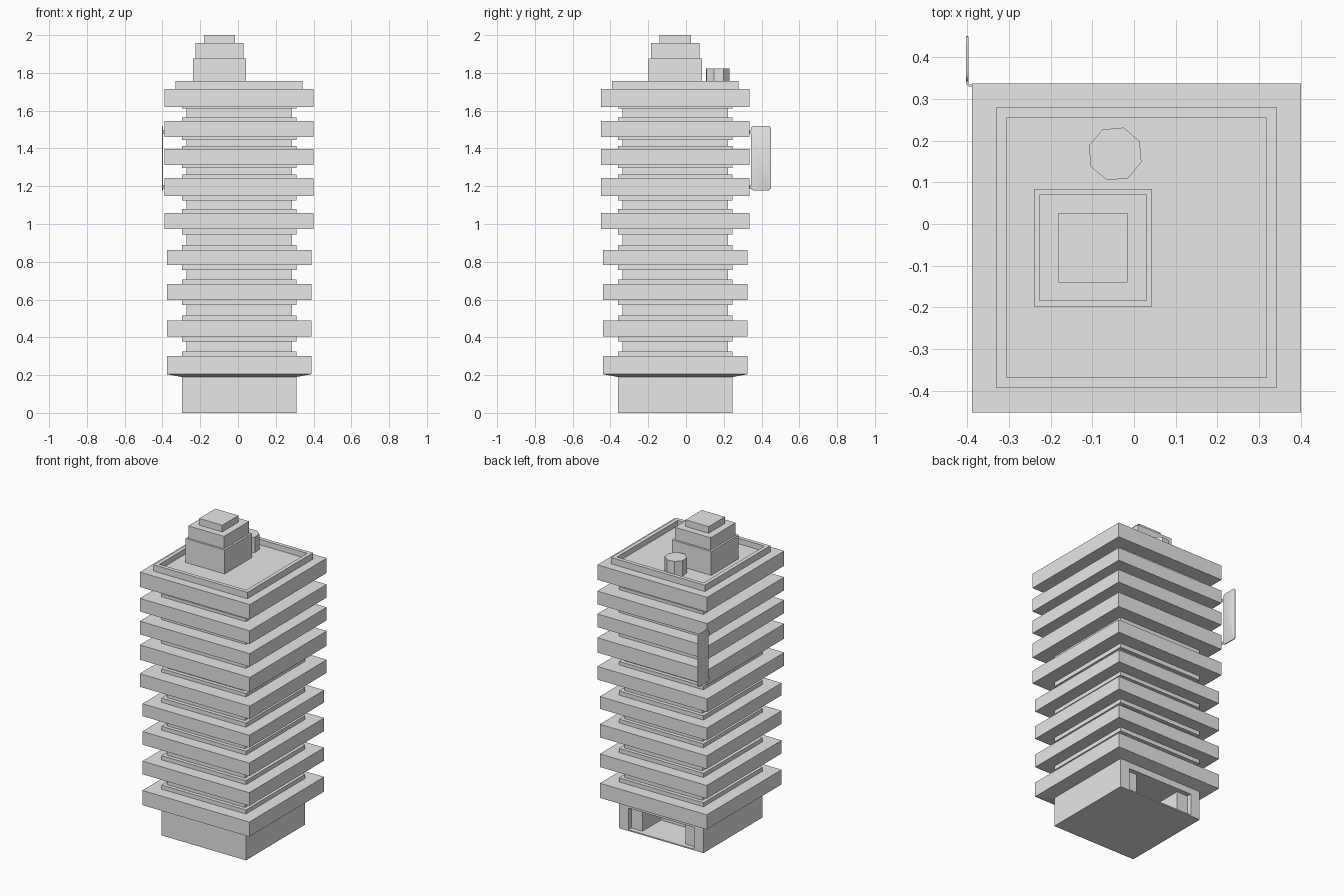
import bpy, bmesh, math

if "Cube" in bpy.data.objects:
    bpy.data.objects.remove(bpy.data.objects["Cube"])

grey = bpy.data.materials.new("light_grey")
grey.diffuse_color = (0.8, 0.8, 0.8, 1)
grey.use_nodes = True
grey.node_tree.nodes["Principled BSDF"].inputs["Base Color"].default_value = grey.diffuse_color
CX, CY = 0.006, -0.057           # tower axis


def finish(name, bm):
    bmesh.ops.recalc_face_normals(bm, faces=bm.faces)
    me = bpy.data.meshes.new(name)
    bm.to_mesh(me)
    bm.free()
    me.materials.append(grey)
    ob = bpy.data.objects.new(name, me)
    bpy.context.collection.objects.link(ob)
    return ob


def square_loft(name, profile, cx, cy):
    """Closed square tower through (half width, height) steps."""
    bm = bmesh.new()
    rings = []
    for h, z in profile:
        rings.append([bm.verts.new((cx + sx * h, cy + sy * h, z))
                      for sx, sy in ((-1, -1), (1, -1), (1, 1), (-1, 1))])
    for a, b in zip(rings, rings[1:]):
        for i in range(4):
            j = (i + 1) % 4
            bm.faces.new((a[i], a[j], b[j], b[i]))
    bm.faces.new(rings[0][::-1])
    bm.faces.new(rings[-1])
    return finish(name, bm)


def prism(name, pts, offset):
    """Extrude a flat outline of 3D points along an offset."""
    bm = bmesh.new()
    a = [bm.verts.new(p) for p in pts]
    b = [bm.verts.new([c + d for c, d in zip(p, offset)]) for p in pts]
    n = len(pts)
    bm.faces.new(a[::-1])
    bm.faces.new(b)
    for i in range(n):
        j = (i + 1) % n
        bm.faces.new((a[i], a[j], b[j], b[i]))
    return finish(name, bm)


def box(name, x0, x1, y0, y1, z0, z1):
    return prism(name, [(x0, y0, z0), (x1, y0, z0), (x1, y1, z0), (x0, y1, z0)],
                 (0, 0, z1 - z0))


# Floors: overhanging slabs with collars and a recessed core between them
slabs = [(0.205, 0.30), (0.405, 0.49), (0.597, 0.682), (0.782, 0.862),
         (0.973, 1.058), (1.148, 1.244), (1.313, 1.398), (1.461, 1.546),
         (1.62, 1.716)]
COLLAR, CORE = 0.303, 0.279
profile = [(COLLAR, 0.19)]
for i, (z0, z1) in enumerate(slabs):
    half = 0.383 if i < 4 else 0.394
    profile += [(half, z0), (half, z1)]
    if i < len(slabs) - 1:
        z2 = slabs[i + 1][0]
        t = 0.25 * (z2 - z1)
        low = 0.12 * (z2 - z1) if i == len(slabs) - 2 else t
        profile += [(COLLAR, z1), (COLLAR, z1 + t), (CORE, z1 + t),
                    (CORE, z2 - low), (COLLAR, z2 - low), (COLLAR, z2)]
# Parapet and sunken roof deck
profile += [(0.336, 1.716), (0.336, 1.757), (0.311, 1.757), (0.311, 1.722)]
square_loft("tower_floors", profile, CX, CY)

# Ground floor with a stepped entrance recess at the back
base = square_loft("ground_floor", [(COLLAR, 0), (COLLAR, 0.19)], CX, CY)
back = CY + COLLAR
cutters = [box("entrance_cutter", CX - 0.235, CX + 0.235, back - 0.03, back + 0.1, 0.008, 0.148),
           box("lobby_cutter", CX - 0.155, CX + 0.155, back - 0.22, back + 0.1, 0.008, 0.148)]
for c in cutters:
    c.hide_render = True
    c.hide_viewport = True
    m = base.modifiers.new(c.name, 'BOOLEAN')
    m.operation = 'DIFFERENCE'
    m.solver = 'EXACT'
    m.object = c

# Stepped penthouse
square_loft("penthouse", [(0.141, 1.722), (0.141, 1.877), (0.128, 1.877),
                          (0.128, 1.957), (0.083, 1.957), (0.083, 2.0)], -0.098, -0.057)

# Octagonal water tank
ring = [math.radians(22.5 + 5 + 45 * k) for k in range(8)]
prism("roof_tank", [(-0.045 + 0.066 * math.cos(a), 0.168 + 0.066 * math.sin(a), 1.722)
                    for a in ring], (0, 0, 0.1))

# Hanging sign plate with rounded corners
y0, y1, z0, z1, r = 0.343, 0.45, 1.177, 1.52, 0.018
outline = []
for cy, cz, start in ((y1 - r, z1 - r, 0), (y0 + r, z1 - r, 90),
                      (y0 + r, z0 + r, 180), (y1 - r, z0 + r, 270)):
    for k in range(5):
        a = math.radians(start + 22.5 * k)
        outline.append((-0.403, cy + r * math.cos(a), cz + r * math.sin(a)))
sign = prism("sign_plate", outline, (0.007, 0, 0))
bev = sign.modifiers.new("soft_rim", 'BEVEL')
bev.width = 0.002
bev.segments = 2
for p in sign.data.polygons:
    p.use_smooth = True

# Bent straps holding the sign to the top floors
strap = [(-0.386, 0.329), (-0.396, 0.330), (-0.402, 0.336), (-0.402, 0.35),
         (-0.397, 0.35), (-0.397, 0.338), (-0.394, 0.335), (-0.386, 0.334)]
for name, z in (("upper_strap", 1.478), ("lower_strap", 1.187)):
    prism(name, [(x, y, z) for x, y in strap], (0, 0, 0.016))
